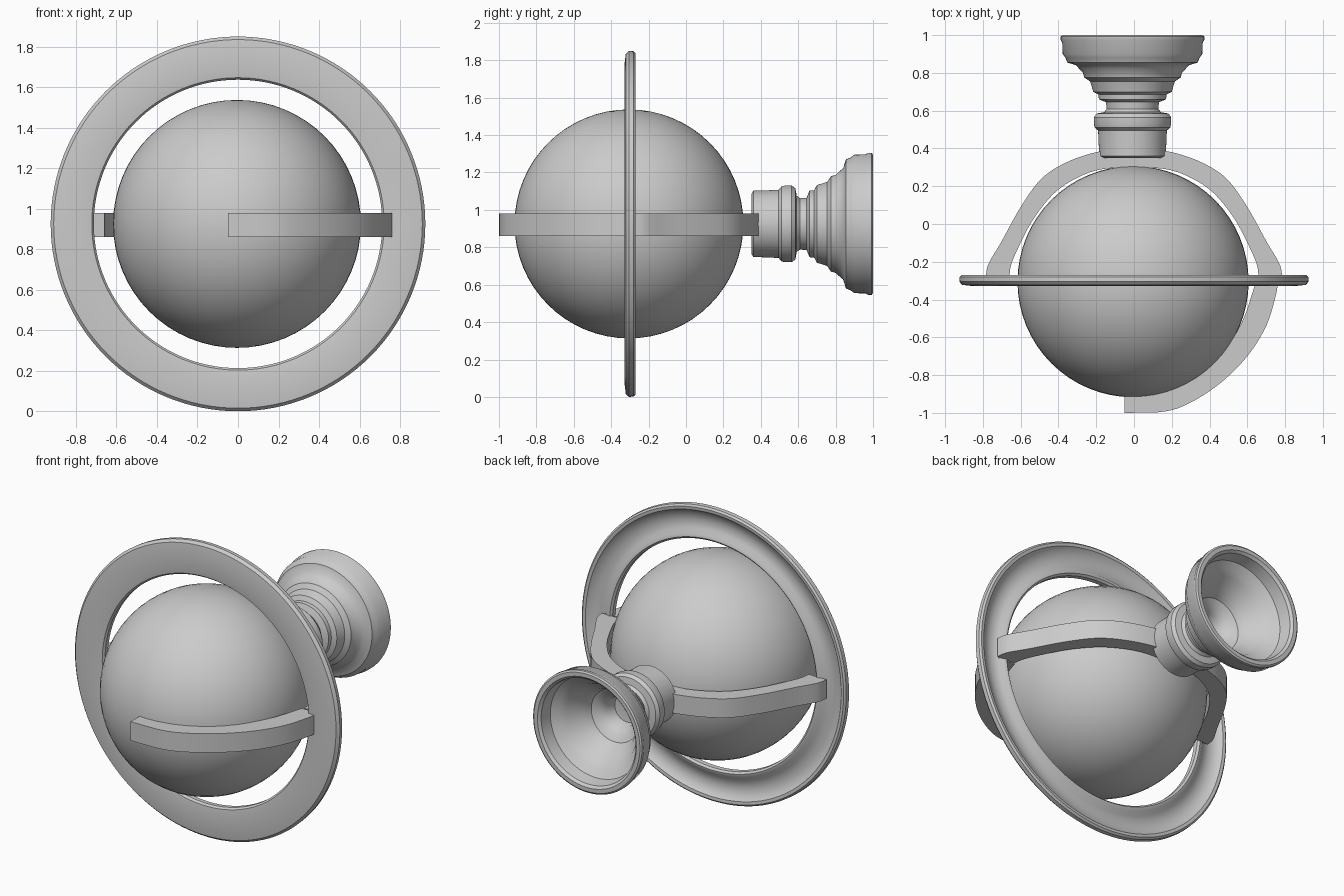
import bpy, bmesh
from math import sin, cos, pi, radians
from mathutils import Vector

if "Cube" in bpy.data.objects:
    bpy.data.objects.remove(bpy.data.objects["Cube"])

CZ = 0.925      # height of the common axis
RY = -0.305     # y of the globe centre


def finish(name, bm, angle=35):
    bmesh.ops.recalc_face_normals(bm, faces=bm.faces)
    me = bpy.data.meshes.new(name)
    bm.to_mesh(me)
    bm.free()
    ob = bpy.data.objects.new(name, me)
    bpy.context.collection.objects.link(ob)
    bpy.ops.object.select_all(action='DESELECT')
    ob.select_set(True)
    bpy.context.view_layer.objects.active = ob
    bpy.ops.object.shade_smooth_by_angle(angle=radians(angle))
    return ob


def lathe(name, profile, cx=0.0, closed=False, n=96):
    """Revolve (radius, y) points around the y axis at height CZ."""
    bm = bmesh.new()
    rows = []
    for r, y in profile:
        if r == 0:
            rows.append([bm.verts.new((cx, y, CZ))] * n)
        else:
            rows.append([bm.verts.new((cx + r * cos(2 * pi * i / n), y,
                                       CZ + r * sin(2 * pi * i / n)))
                         for i in range(n)])
    pairs = list(zip(rows, rows[1:]))
    if closed:
        pairs.append((rows[-1], rows[0]))
    for a, b in pairs:
        for i in range(n):
            j = (i + 1) % n
            bm.faces.new(list(dict.fromkeys((a[i], a[j], b[j], b[i]))))
    return finish(name, bm)


def smooth_path(pts, steps=6):
    """Catmull-Rom interpolation through the points."""
    p = [Vector(q) for q in pts]
    p = [2 * p[0] - p[1]] + p + [2 * p[-1] - p[-2]]
    out = []
    for i in range(1, len(p) - 2):
        a, b, c, d = p[i - 1:i + 3]
        for k in range(steps):
            t = k / steps
            out.append(0.5 * (2 * b + (c - a) * t + (2 * a - 5 * b + 4 * c - d) * t * t
                              + (3 * b - a - 3 * c + d) * t ** 3))
    return out + [p[-2]]


def band(name, outer, inner, z0=0.86, z1=0.98):
    """Flat strip between matching outer and inner outlines, seen from above."""
    bm = bmesh.new()
    rows = [[bm.verts.new((x, y, z)) for x, y, z in
             ((o.x, o.y, z0), (o.x, o.y, z1), (i.x, i.y, z1), (i.x, i.y, z0))]
            for o, i in zip(smooth_path(outer), smooth_path(inner))]
    for a, b in zip(rows, rows[1:]):
        for k in range(4):
            m = (k + 1) % 4
            bm.faces.new((a[k], a[m], b[m], b[k]))
    bm.faces.new(rows[0])
    bm.faces.new(rows[-1])
    return finish(name, bm)


# Globe
bm = bmesh.new()
bmesh.ops.create_uvsphere(bm, u_segments=64, v_segments=32, radius=0.612)
bmesh.ops.translate(bm, verts=bm.verts, vec=(-0.005, RY, CZ))
finish("globe", bm)

# Upright ring, with raised lips and a shallow channel on its back
lathe("outer_ring", [
    (0.712, -0.31), (0.722, -0.323), (0.76, -0.328), (0.86, -0.328),
    (0.91, -0.322), (0.925, -0.305), (0.923, -0.28), (0.912, -0.27),
    (0.893, -0.272), (0.87, -0.295), (0.82, -0.306), (0.77, -0.297),
    (0.745, -0.275), (0.725, -0.271), (0.713, -0.282)], closed=True, n=128)

# Rear arms from the pedestal to the ring
arm_outer = [(0, 0.41), (0.2, 0.38), (0.36, 0.325), (0.49, 0.24),
             (0.6, 0.09), (0.7, -0.09), (0.77, -0.21), (0.785, -0.28)]
arm_inner = [(0, 0.30), (0.17, 0.29), (0.3, 0.245), (0.42, 0.165),
             (0.53, 0.03), (0.61, -0.12), (0.65, -0.215), (0.66, -0.28)]
for side, sx in (("right", 1), ("left", -1)):
    band("rear_arm_" + side, [(sx * x, y) for x, y in arm_outer],
         [(sx * x, y) for x, y in arm_inner])

# Front arm wrapping round the right of the globe
band("front_arm",
     [(0.765, -0.29), (0.75, -0.38), (0.7, -0.54), (0.6, -0.7),
      (0.46, -0.84), (0.3, -0.945), (0.16, -0.993), (-0.05, -1.0)],
     [(0.65, -0.29), (0.625, -0.37), (0.58, -0.5), (0.5, -0.64),
      (0.38, -0.77), (0.25, -0.85), (0.14, -0.89), (-0.05, -0.905)])

# Turned hollow pedestal
lathe("pedestal", [
    (0, 0.35), (0.16, 0.35), (0.178, 0.36), (0.178, 0.4), (0.182, 0.495),
    (0.2, 0.51), (0.205, 0.53), (0.205, 0.565), (0.19, 0.585), (0.15, 0.592),
    (0.137, 0.61), (0.14, 0.645), (0.178, 0.66), (0.18, 0.685), (0.208, 0.7),
    (0.215, 0.725), (0.225, 0.755), (0.255, 0.775), (0.262, 0.8),
    (0.285, 0.825), (0.297, 0.84), (0.345, 0.855), (0.355, 0.88),
    (0.37, 0.9), (0.372, 0.96), (0.38, 0.975), (0.38, 0.993), (0.37, 1.0),
    (0.345, 1.0), (0.33, 0.985), (0.318, 0.91), (0.28, 0.88), (0.245, 0.85),
    (0.225, 0.81), (0.185, 0.77), (0.165, 0.72), (0.125, 0.695),
    (0.095, 0.66), (0.085, 0.6), (0, 0.59)], cx=-0.008)
